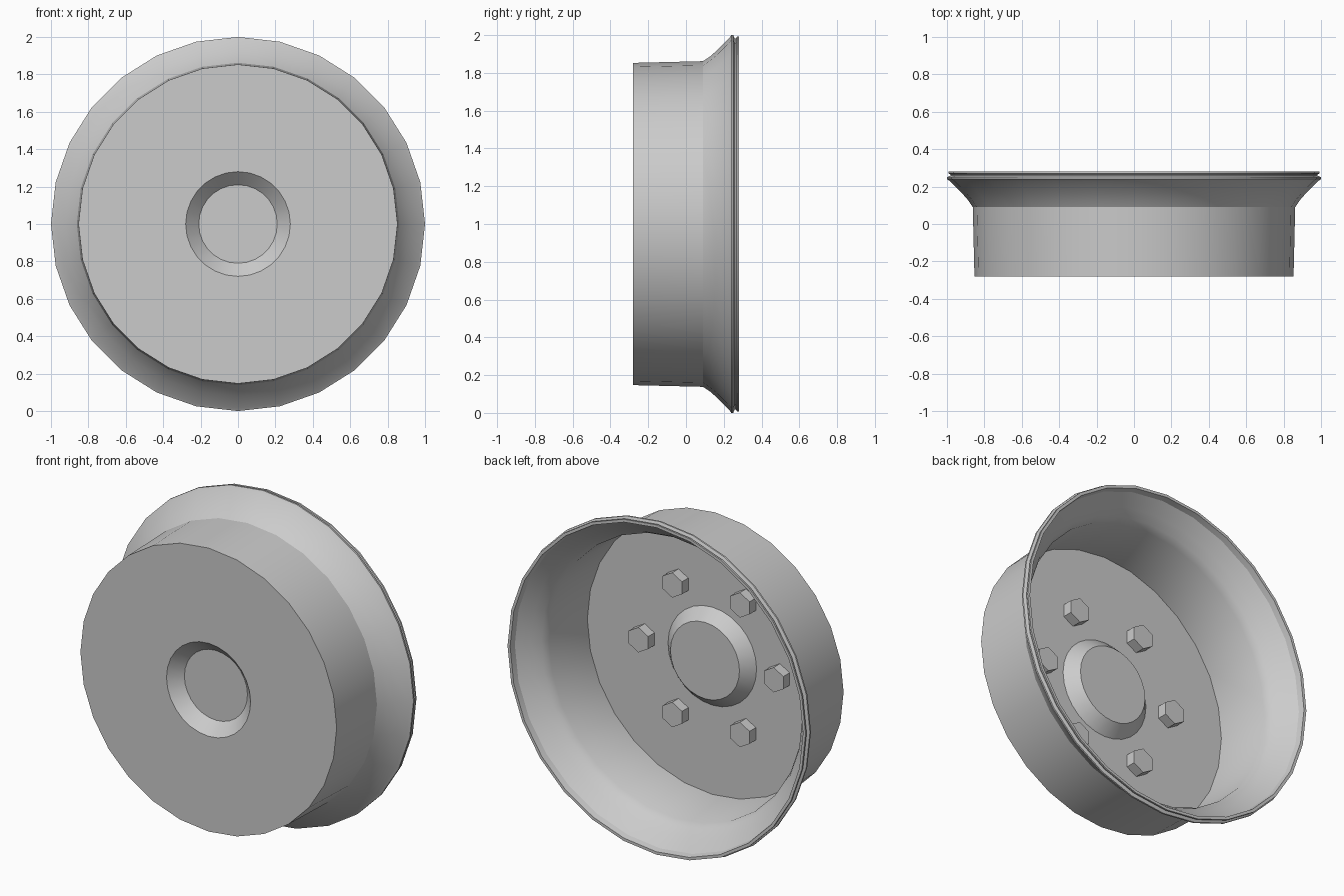
import bpy, bmesh, math
from mathutils import Matrix, Vector

if "Cube" in bpy.data.objects:
    bpy.data.objects.remove(bpy.data.objects["Cube"], do_unlink=True)

SIDES = 28
CENTRE = Vector((0, 0, 1))


def make_material(name, colour):
    mat = bpy.data.materials.new(name)
    mat.use_nodes = True
    mat.diffuse_color = colour
    mat.node_tree.nodes["Principled BSDF"].inputs["Base Color"].default_value = colour
    return mat


def finish(name, bm, mat, angle):
    bmesh.ops.recalc_face_normals(bm, faces=bm.faces)
    mesh = bpy.data.meshes.new(name)
    bm.to_mesh(mesh)
    bm.free()
    mesh.materials.append(mat)
    obj = bpy.data.objects.new(name, mesh)
    bpy.context.collection.objects.link(obj)
    bpy.ops.object.select_all(action="DESELECT")
    obj.select_set(True)
    bpy.context.view_layer.objects.active = obj
    bpy.ops.object.shade_smooth_by_angle(angle=math.radians(angle))
    return obj


def lathe(name, profile, mat):
    """Spin (radius, y) points around the axle."""
    bm = bmesh.new()
    verts = [bm.verts.new((0, y, 1 + r)) for r, y in profile]
    edges = [bm.edges.new(pair) for pair in zip(verts, verts[1:])]
    bmesh.ops.spin(bm, geom=verts + edges, cent=CENTRE, axis=(0, 1, 0),
                   angle=math.tau, steps=SIDES, use_merge=True)
    bmesh.ops.remove_doubles(bm, verts=bm.verts, dist=0.0005)
    return finish(name, bm, mat, 30)


grey = make_material("steel grey", (0.6, 0.6, 0.6, 1))

# Pressed disc with dished hub, drum wall, flared rim and rolled lip
outside = [(0, -0.21), (0.21, -0.21), (0.28, -0.28), (0.853, -0.28),
           (0.862, 0.09), (0.885, 0.125), (0.92, 0.165), (0.985, 0.23)]
lip = [(1.0, 0.24), (1.0, 0.25), (0.982, 0.258), (0.982, 0.265),
       (0.992, 0.27), (0.992, 0.28), (0.975, 0.28), (0.968, 0.245)]
inside = [(0.905, 0.18), (0.868, 0.135), (0.845, 0.095), (0.832, -0.25),
          (0.295, -0.25), (0.23, -0.18), (0, -0.18)]
lathe("wheel_rim", outside + lip + inside, grey)

# Ring of hexagonal bolts on the back of the disc
for i in range(6):
    a = i * math.tau / 6
    spot = CENTRE + Vector((0.45 * math.cos(a), -0.225, 0.45 * math.sin(a)))
    bm = bmesh.new()
    bmesh.ops.create_cone(bm, cap_ends=True, segments=6, radius1=0.075,
                          radius2=0.075, depth=0.07,
                          matrix=Matrix.Translation(spot) @ Matrix.Rotation(math.pi / 2, 4, "X"))
    finish(f"bolt_{i + 1}", bm, grey, 30)
